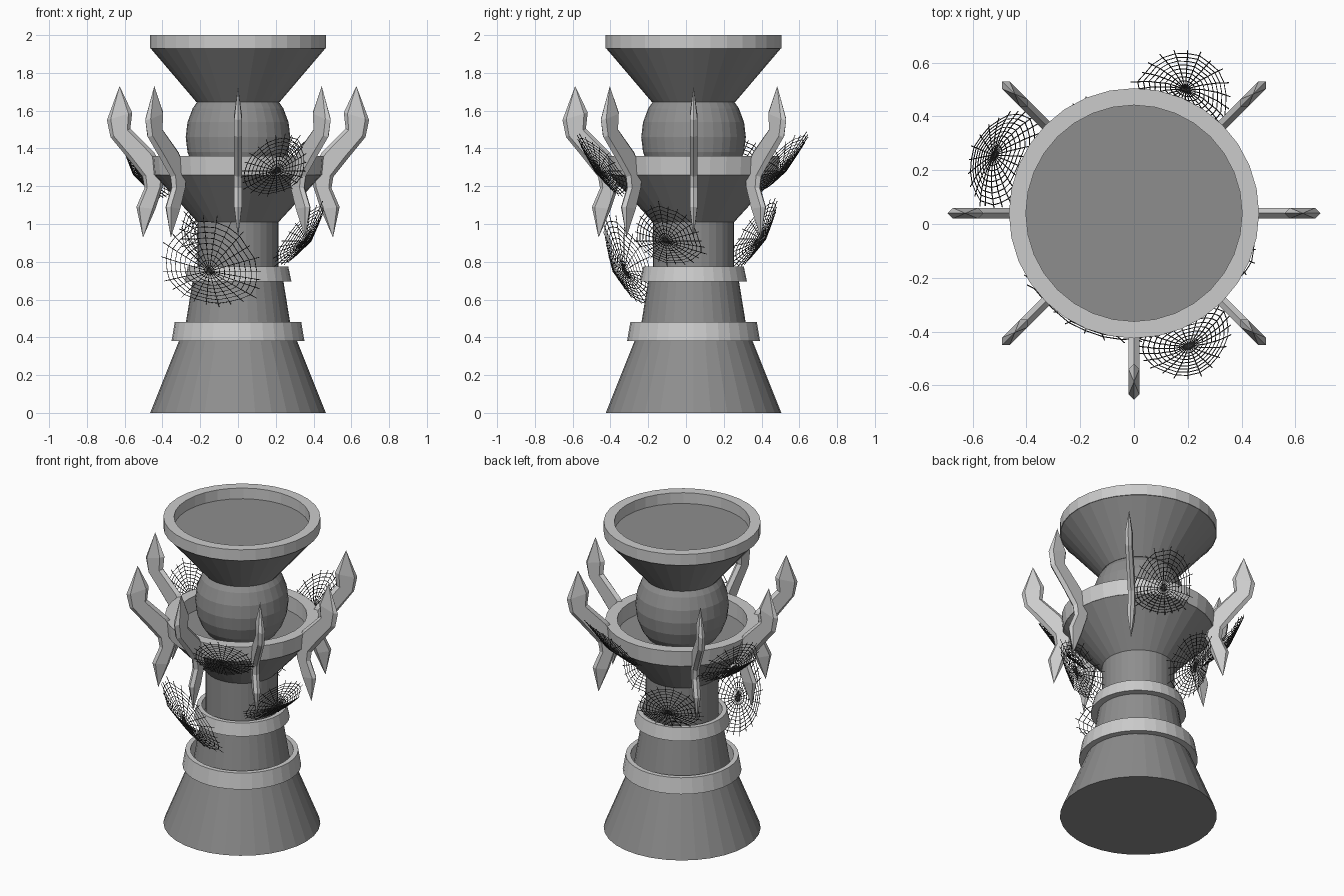
import bpy, bmesh, math, random
from mathutils import Vector

if "Cube" in bpy.data.objects:
    bpy.data.objects.remove(bpy.data.objects["Cube"])

random.seed(4)
SIDES = 32
CY = 0.04          # axis of the body in y


def grey(name, v):
    m = bpy.data.materials.new(name)
    m.diffuse_color = (v, v, v, 1)
    m.use_nodes = True
    m.node_tree.nodes["Principled BSDF"].inputs["Base Color"].default_value = m.diffuse_color
    return m


STONE = grey("dark_stone", 0.27)
TRIM = grey("light_trim", 0.8)
HORN = grey("blade_grey", 0.55)
SILK = grey("dark_silk", 0.05)


def finish(name, bm, mat):
    bmesh.ops.recalc_face_normals(bm, faces=bm.faces)
    me = bpy.data.meshes.new(name)
    bm.to_mesh(me)
    bm.free()
    me.materials.append(mat)
    ob = bpy.data.objects.new(name, me)
    bpy.context.collection.objects.link(ob)
    return ob


def lathe(name, profile, ring=False):
    """Turn (radius, z) points about the axis: capped solid or closed ring."""
    bm = bmesh.new()
    loops = []
    for r, z in profile:
        loops.append([bm.verts.new((r * math.cos(math.tau * i / SIDES),
                                    CY + r * math.sin(math.tau * i / SIDES), z))
                      for i in range(SIDES)])
    pairs = list(zip(loops, loops[1:]))
    if ring:
        pairs.append((loops[-1], loops[0]))
    else:
        bm.faces.new(loops[0])
        bm.faces.new(loops[-1])
    for a, b in pairs:
        for i in range(SIDES):
            j = (i + 1) % SIDES
            bm.faces.new((a[i], a[j], b[j], b[i]))
    return finish(name, bm, TRIM if ring else STONE)


# Stacked pedestal body
lathe("base_cone", [(0.465, 0), (0.313, 0.38)])
lathe("lower_ring", [(0.352, 0.38), (0.335, 0.48), (0.305, 0.48), (0.305, 0.38)], True)
lathe("middle_cone", [(0.292, 0.38), (0.24, 0.70)])
lathe("upper_ring", [(0.283, 0.695), (0.266, 0.775), (0.238, 0.775), (0.238, 0.695)], True)
lathe("column", [(0.215, 0.69), (0.215, 1.015)])
lathe("bowl", [(0.215, 1.01), (0.446, 1.262)])
lathe("bowl_rim", [(0.446, 1.26), (0.455, 1.36), (0.385, 1.36), (0.385, 1.26)], True)
lathe("top_dish", [(0.22, 1.645), (0.463, 1.93)])
lathe("top_rim", [(0.465, 1.928), (0.465, 2.0), (0.402, 2.0), (0.402, 1.928)], True)

# Ball between bowl and dish
bm = bmesh.new()
bmesh.ops.create_uvsphere(bm, u_segments=SIDES, v_segments=12, radius=0.277)
bmesh.ops.scale(bm, verts=bm.verts, vec=(1, 1, 1.1))
bmesh.ops.translate(bm, verts=bm.verts, vec=(0, CY, 1.46))
finish("ball", bm, STONE)

# Wavy blades around the bowl: (outer r, z, inner r, z) stations, top to bottom
BLADE = [(0.694, 1.55, 0.560, 1.59), (0.675, 1.46, 0.570, 1.505),
         (0.585, 1.35, 0.445, 1.38), (0.505, 1.25, 0.390, 1.29),
         (0.495, 1.19, 0.398, 1.20), (0.538, 1.09, 0.437, 1.08)]
TIPS = [(0.627, 1.73), (0.503, 0.928)]
HALF = 0.02


def blade(name, ang):
    ca, sa = math.cos(ang), math.sin(ang)
    bm = bmesh.new()

    def v(r, y, z):
        return bm.verts.new((r * ca - y * sa, CY + r * sa + y * ca, z))

    rows = []
    for ro, zo, ri, zi in BLADE:
        def at(t, y):
            return v(ro + (ri - ro) * t, y, zo + (zi - zo) * t)
        rows.append([at(0, 0), at(0.15, HALF), at(0.85, HALF),
                     at(1, 0), at(0.85, -HALF), at(0.15, -HALF)])
    for a, b in zip(rows, rows[1:]):
        for i in range(6):
            j = (i + 1) % 6
            bm.faces.new((a[i], a[j], b[j], b[i]))
    for row, (r, z) in ((rows[0], TIPS[0]), (rows[-1], TIPS[1])):
        tip = v(r, 0, z)
        for i in range(6):
            bm.faces.new((row[i], row[(i + 1) % 6], tip))
    finish(name, bm, HORN)


for k in range(8):
    if k != 2:     # no blade at the back
        blade(f"blade_{k}", k * math.pi / 4)


# Spider webs strung between the blades
def web(name, azimuth, hub, top, bottom, half_width, spokes=24, rings=9):
    az = math.radians(azimuth)
    out = Vector((math.cos(az), math.sin(az), 0))
    side = Vector((-math.sin(az), math.cos(az), 0))

    def point(k, f):
        t = math.tau * k / spokes
        c, s = math.cos(t), math.sin(t)
        end = top if s > 0 else bottom
        r = hub[0] + f * abs(s) * (end[0] - hub[0]) - 0.05 * (c * f) ** 2
        z = hub[1] + f * abs(s) * (end[1] - hub[1])
        return out * r + side * (half_width * c * f) + Vector((0, CY, z))

    cu = bpy.data.curves.new(name, 'CURVE')
    cu.dimensions = '3D'
    cu.bevel_depth = 0.002
    cu.bevel_resolution = 0
    cu.materials.append(SILK)

    def strand(pts, cyclic=False):
        sp = cu.splines.new('POLY')
        sp.points.add(len(pts) - 1)
        for p, co in zip(sp.points, pts):
            p.co = (*co, 1)
        sp.use_cyclic_u = cyclic

    reach = [random.uniform(0.93, 1.06) for _ in range(spokes)]
    for k in range(spokes):
        strand([point(k, f * reach[k]) for f in (0, 0.35, 0.7, 1)])
    for n in range(1, rings + 1):
        f = 0.9 * n / rings
        strand([point(k, f * (1 + 0.5 * (reach[k] - 1))) for k in range(spokes)], True)
    ob = bpy.data.objects.new(name, cu)
    bpy.context.collection.objects.link(ob)
    bpy.ops.object.select_all(action='DESELECT')
    ob.select_set(True)
    bpy.context.view_layer.objects.active = ob
    bpy.ops.object.convert(target='MESH')


web("web_front_right_high", -67.5, (0.535, 1.28), (0.65, 1.47), (0.41, 1.15), 0.19)
web("web_back_right_high", 67.5, (0.50, 1.28), (0.65, 1.49), (0.37, 1.17), 0.19)
web("web_left_high", 157.5, (0.565, 1.26), (0.65, 1.46), (0.42, 1.13), 0.20)
web("web_front_left_low", -112.5, (0.395, 0.75), (0.48, 1.04), (0.26, 0.56), 0.29)
web("web_right_low", -22.5, (0.385, 0.91), (0.48, 1.11), (0.24, 0.78), 0.20)
web("web_back_left_low", 112.5, (0.38, 0.92), (0.465, 1.13), (0.25, 0.77), 0.20)
